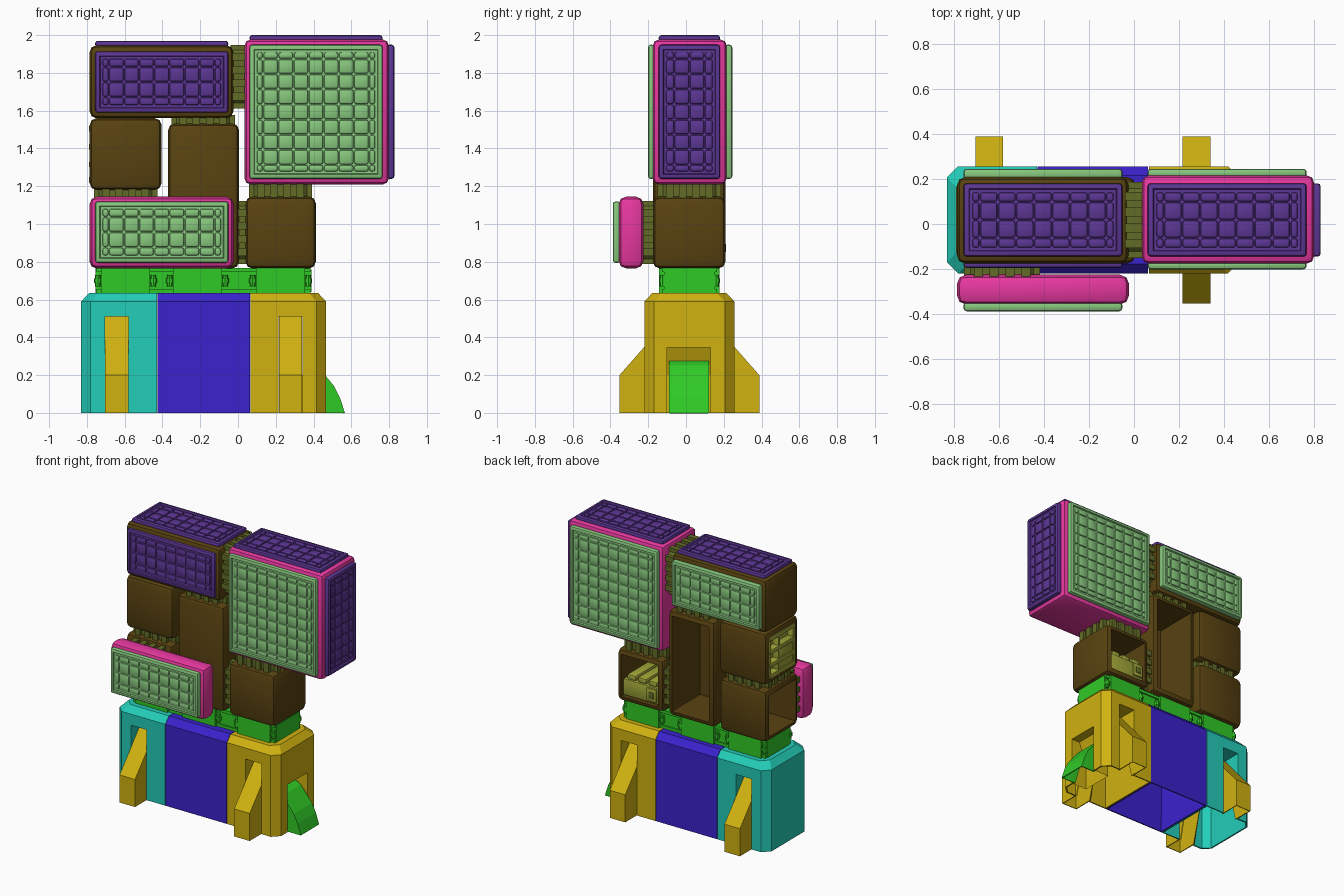
import bpy, bmesh
from math import radians
from mathutils import Matrix, Vector

cube = bpy.data.objects.get("Cube")
if cube:
    bpy.data.objects.remove(cube, do_unlink=True)

YC = 0.018  # depth centre of the whole stack


def material(name, *rgb):
    lin = [((c / 255 + 0.055) / 1.055) ** 2.4 for c in rgb] + [1]
    m = bpy.data.materials.new(name)
    m.use_nodes = True
    m.diffuse_color = lin
    m.node_tree.nodes["Principled BSDF"].inputs["Base Color"].default_value = lin
    return m


TEAL = material("teal", 35, 205, 185)
BLUE = material("blue", 58, 34, 205)
YELLOW = material("yellow", 208, 178, 16)
GREEN = material("bright green", 48, 202, 38)
BROWN = material("brown", 88, 66, 16)
PINK = material("pink", 232, 56, 160)
PURPLE = material("purple", 92, 54, 148)
MINT = material("light green", 136, 200, 126)
OLIVE = material("olive", 98, 108, 38)
LIME = material("lime", 160, 166, 56)


def finish(name, bm, mat, matrix=None, smooth=True):
    if matrix:
        bm.transform(matrix)
    bmesh.ops.recalc_face_normals(bm, faces=bm.faces)
    mesh = bpy.data.meshes.new(name)
    bm.to_mesh(mesh)
    bm.free()
    mesh.materials.append(mat)
    ob = bpy.data.objects.new(name, mesh)
    bpy.context.collection.objects.link(ob)
    bpy.ops.object.select_all(action="DESELECT")
    ob.select_set(True)
    bpy.context.view_layer.objects.active = ob
    if smooth:
        bpy.ops.object.shade_smooth_by_angle(angle=radians(32))
    return ob


def apply(ob, kind, **settings):
    bpy.context.view_layer.objects.active = ob
    mod = ob.modifiers.new(kind.lower(), kind)
    for key, value in settings.items():
        setattr(mod, key, value)
    bpy.ops.object.modifier_apply(modifier=mod.name)


def add_box(bm, lo, hi):
    lo, hi = Vector(lo), Vector(hi)
    m = Matrix.Translation((lo + hi) / 2) @ Matrix.Diagonal(hi - lo).to_4x4()
    return bmesh.ops.create_cube(bm, size=1, matrix=m)["verts"]


def box(name, lo, hi, mat, bevel=0, open_dir=None, depth=0.32, segments=2):
    """Bevelled box, optionally hollowed from one side."""
    bm = bmesh.new()
    add_box(bm, lo, hi)
    if bevel:
        bmesh.ops.bevel(bm, geom=bm.edges[:], offset=bevel, segments=segments,
                        affect="EDGES", profile=0.5)
    if open_dir:
        bm.normal_update()
        face = max(bm.faces, key=lambda f: f.normal.dot(Vector(open_dir)) + f.calc_area())
        bmesh.ops.inset_region(bm, faces=[face], thickness=0.004)
        bmesh.ops.inset_region(bm, faces=[face], thickness=0.002, depth=-depth)
    return finish(name, bm, mat)


def prism(name, pts, width, mat, matrix, keep=None, thick=0):
    """Profile in local x-z, extruded across local y; keep lists the edges that get walls."""
    bm = bmesh.new()
    n = len(pts)
    a, b = ([bm.verts.new((x, s * width / 2, z)) for x, z in pts] for s in (-1, 1))
    bm.faces.new(a)
    bm.faces.new(b[::-1])
    for i in range(n) if keep is None else keep:
        j = (i + 1) % n
        bm.faces.new((a[i], b[i], b[j], a[j]))
    ob = finish(name, bm, mat, matrix, smooth=False)
    if thick:
        apply(ob, "SOLIDIFY", thickness=thick, offset=-1)
    return ob


def facing(direction, origin):
    """Matrix whose local z points along the direction."""
    n = Vector(direction)
    v = Vector((0, 1, 0)) if n.z else Vector((0, 0, 1))
    u = v.cross(n)
    return Matrix.Translation(origin) @ Matrix((u, v, n)).transposed().to_4x4()


# Base sections: hollow shells with sloped shoulders and cut outer corners
def base_section(name, x0, x1, mat, outer):
    cut, slope, hy = 0.05, 0.042, 0.238

    def plan(inset):
        y = hy - inset
        if not outer:
            return [(x0, -y), (x1, -y), (x1, y), (x0, y)]
        xo, xi = (x1 - inset, x0) if outer > 0 else (x0 + inset, x1)
        xc = xo - outer * cut
        return [(xi, -y), (xc, -y), (xo, cut - y), (xo, y - cut), (xc, y), (xi, y)]

    bm = bmesh.new()
    rings = [[bm.verts.new((x, y + YC, z)) for x, y in plan(i)]
             for i, z in ((0, 0), (0, 0.59), (slope, 0.635))]
    for low, high in zip(rings, rings[1:]):
        for i in range(len(low)):
            j = (i + 1) % len(low)
            bm.faces.new((low[i], low[j], high[j], high[i]))
    bm.faces.new(rings[-1])
    ob = finish(name, bm, mat, smooth=False)
    apply(ob, "SOLIDIFY", thickness=0.012, offset=-1)
    return ob


def cut_slot(ob, lo, hi):
    cutter = box("slot_cutter", lo, hi, BROWN)
    cutter.hide_render = True
    apply(ob, "BOOLEAN", object=cutter, operation="DIFFERENCE", solver="EXACT")
    bpy.data.objects.remove(cutter, do_unlink=True)


base_right = base_section("base_right", -0.83, -0.43, TEAL, -1)
base_middle = base_section("base_middle", -0.427, 0.063, BLUE, 0)
base_left = base_section("base_left", 0.066, 0.466, YELLOW, 1)

# Sloped stabiliser legs set in slots, front and back
leg_shape = [(0, 0), (0.37, 0), (0.37, 0.2), (0.238, 0.35), (0.1, 0.51), (0.1, 0.2)]
pocket_shape = [(0.238, 0.34), (0.238, 0.51), (0.1, 0.51)]
for base, x, mat, side in ((base_right, -0.642, TEAL, "right"),
                           (base_left, 0.278, YELLOW, "left")):
    for s, end in ((-1, "front"), (1, "back")):
        ys = sorted((YC + s * 0.2, YC + s * 0.3))
        cut_slot(base, (x - 0.063, ys[0], -0.1), (x + 0.063, ys[1], 0.51))
        place = Matrix.Translation((x, YC, 0)) @ Matrix.Rotation(radians(90 * s), 4, "Z")
        prism(f"leg_{end}_{side}", leg_shape[1:5] + [(0.22, 0)], 0.124, YELLOW, place,
              keep=(0, 1, 2), thick=0.008)
        prism(f"leg_pocket_{end}_{side}", pocket_shape, 0.128, mat, place, keep=(1,))

# Curved flap in a pocket on the left side
cut_slot(base_left, (0.42, -0.1, -0.1), (0.52, 0.13, 0.345))
at_side = Matrix.Translation((0, 0.016, 0))
prism("flap_pocket", [(0.464, 0), (0.464, 0.345), (0.40, 0.345), (0.34, 0.2), (0.34, 0)],
      0.232, YELLOW, at_side, keep=(1, 2, 3))
prism("side_flap", [(0.566, 0), (0.54, 0.08), (0.51, 0.14), (0.465, 0.195),
                    (0.42, 0.25), (0.375, 0.275), (0.45, 0)],
      0.21, GREEN, at_side, keep=range(5), thick=0.008)

# Green coupling band on top of the base, with corner pins
bm = bmesh.new()
for cx in (-0.595, -0.215, 0.225):
    add_box(bm, (cx - 0.16, YC - 0.125, 0.63), (cx + 0.16, YC + 0.125, 0.768))
    add_box(bm, (cx - 0.13, YC - 0.16, 0.63), (cx + 0.13, YC + 0.16, 0.768))
    for sx in (-1, 1):
        for sy in (-1, 1):
            for z, r, h in ((0.70, 0.014, 0.06), (0.70, 0.02, 0.025)):
                bmesh.ops.create_cone(bm, cap_ends=True, segments=8, radius1=r, radius2=r, depth=h,
                                      matrix=Matrix.Translation((cx + sx * 0.147, YC + sy * 0.142, z)))
add_box(bm, (-0.75, YC - 0.145, 0.63), (0.385, YC + 0.145, 0.655))
add_box(bm, (-0.75, YC - 0.145, 0.745), (0.385, YC + 0.145, 0.767))
add_box(bm, (-0.755, YC - 0.135, 0.64), (0.39, YC + 0.135, 0.76))
finish("coupling_band", bm, GREEN, smooth=False)

# Main modules
F, B = -0.175, 0.208  # front and back of the modules
box("module_low_left", (0.04, F, 0.765), (0.412, B, 1.145), BROWN, 0.035, (0, 1, 0))
box("module_tall", (-0.37, F, 0.765), (0.005, B, 1.532), BROWN, 0.035, (0, 1, 0))
box("module_low_right", (-0.785, F, 0.765), (-0.41, B, 1.142), BROWN, 0.035, (-1, 0, 0))
box("module_mid_right", (-0.785, F, 1.18), (-0.405, B, 1.56), BROWN, 0.035, (-1, 0, 0))
box("module_top_right", (-0.785, F, 1.56), (-0.025, B, 1.946), BROWN, 0.035)
box("module_top_left", (0.035, F, 1.21), (0.798, B + 0.007, 1.976), PINK, 0.03)
box("front_slab", (-0.785, -0.357, 0.765), (-0.022, -0.225, 1.145), PINK, 0.04)


# Cushioned panels: a raised rim around a grid of pillows
def spans(length, pitch=0.08):
    full = int((length - 0.06) / pitch)
    end = (length - full * pitch) / 2
    at, out = -length / 2, []
    for w in [end] + [pitch] * full + [end]:
        out.append((at, at + w))
        at += w
    return out


def panel(name, centre, direction, w, h, mat, t=0.03):
    place = facing(direction, centre)
    bm = bmesh.new()
    add_box(bm, (-w / 2, -h / 2, -0.01), (w / 2, h / 2, t))
    bmesh.ops.bevel(bm, geom=bm.edges[:], offset=0.014, segments=2, affect="EDGES", profile=0.5)
    bm.normal_update()
    top = max(bm.faces, key=lambda f: f.normal.z + f.calc_area())
    bmesh.ops.inset_region(bm, faces=[top], thickness=0.014)
    bmesh.ops.inset_region(bm, faces=[top], thickness=0.005, depth=-0.01)
    finish(name, bm, mat, place)
    bm = bmesh.new()
    for x0, x1 in spans(w - 0.075):
        for y0, y1 in spans(h - 0.075):
            add_box(bm, (x0 + 0.001, y0 + 0.001, t - 0.035), (x1 - 0.001, y1 - 0.001, t))
    bmesh.ops.bevel(bm, geom=bm.edges[:], offset=0.013, segments=2, affect="EDGES", profile=0.5)
    finish(name + "_pillows", bm, mat, place)


panel("big_front_panel", (0.413, F, 1.594), (0, -1, 0), 0.705, 0.71, MINT, 0.026)
panel("big_back_panel", (0.413, B + 0.007, 1.594), (0, 1, 0), 0.705, 0.71, MINT)
panel("big_top_panel", (0.413, YC, 1.976), (0, 0, 1), 0.705, 0.325, PURPLE, 0.024)
panel("big_side_panel", (0.798, YC, 1.594), (1, 0, 0), 0.325, 0.71, PURPLE)
panel("upper_front_panel", (-0.404, F, 1.752), (0, -1, 0), 0.705, 0.325, PURPLE, 0.02)
panel("upper_back_panel", (-0.404, B, 1.752), (0, 1, 0), 0.705, 0.325, MINT, 0.037)
panel("upper_top_panel", (-0.404, YC, 1.946), (0, 0, 1), 0.705, 0.325, PURPLE, 0.024)
panel("slab_panel", (-0.404, -0.357, 0.957), (0, -1, 0), 0.705, 0.325, MINT)


# Toothed connectors between modules
def connector(name, centre, direction, gap):
    bm = bmesh.new()
    verts = add_box(bm, (-0.15, -0.15, -gap / 2 - 0.02), (0.15, 0.15, gap / 2 + 0.02))
    upright = [e for e in bm.edges if abs(e.verts[0].co.z - e.verts[1].co.z) > 0.01]
    bmesh.ops.bevel(bm, geom=upright, offset=0.04, segments=1, affect="EDGES", profile=0.5)
    for i in range(4):
        turn = Matrix.Rotation(radians(90 * i), 4, "Z")
        for k in range(4):
            x = -0.105 + k * 0.07
            teeth = add_box(bm, (x - 0.02, 0.14, -gap / 2 - 0.015), (x + 0.02, 0.168, gap / 2 + 0.015))
            bmesh.ops.transform(bm, matrix=turn, verts=teeth)
    finish(name, bm, OLIVE, facing(direction, centre), smooth=False)


connector("connector_top", (0.005, YC, 1.78), (1, 0, 0), 0.06)
connector("connector_left", (0.225, YC, 1.178), (0, 0, 1), 0.065)
connector("connector_tall", (-0.185, YC, 1.546), (0, 0, 1), 0.03)
connector("connector_right", (-0.595, YC, 1.161), (0, 0, 1), 0.04)
connector("connector_low", (0.022, YC, 0.955), (1, 0, 0), 0.035)
connector("connector_slab", (-0.585, -0.2, 0.955), (0, -1, 0), 0.05)

# Equipment inside the low left module
box("drawer_body", (0.085, -0.1, 0.81), (0.37, 0.195, 0.93), LIME, 0.01)
for i in range(3):
    x = 0.14 + i * 0.085
    box(f"drawer_bar_{i}", (x - 0.035, -0.1, 0.925), (x + 0.035, 0.185, 0.965), LIME, 0.012)
box("drawer_door", (0.095, 0.19, 0.825), (0.175, 0.208, 0.92), LIME, 0.008)
box("drawer_handle", (0.115, 0.205, 0.85), (0.155, 0.212, 0.895), OLIVE, 0.003)

# Shelved equipment in the side of the middle right module
box("cabinet_back", (-0.74, -0.13, 1.22), (-0.7, 0.165, 1.52), LIME)
for i, z in enumerate((1.235, 1.315, 1.41, 1.505)):
    box(f"cabinet_shelf_{i}", (-0.79, -0.13, z - 0.016), (-0.72, 0.165, z + 0.016), LIME, 0.006)
for i, y in enumerate((-0.12, 0.05, 0.155)):
    box(f"cabinet_post_{i}", (-0.785, y - 0.012, 1.22), (-0.72, y + 0.012, 1.52), LIME, 0.005)
box("cabinet_door", (-0.782, -0.11, 1.245), (-0.73, 0.04, 1.39), LIME, 0.006)
